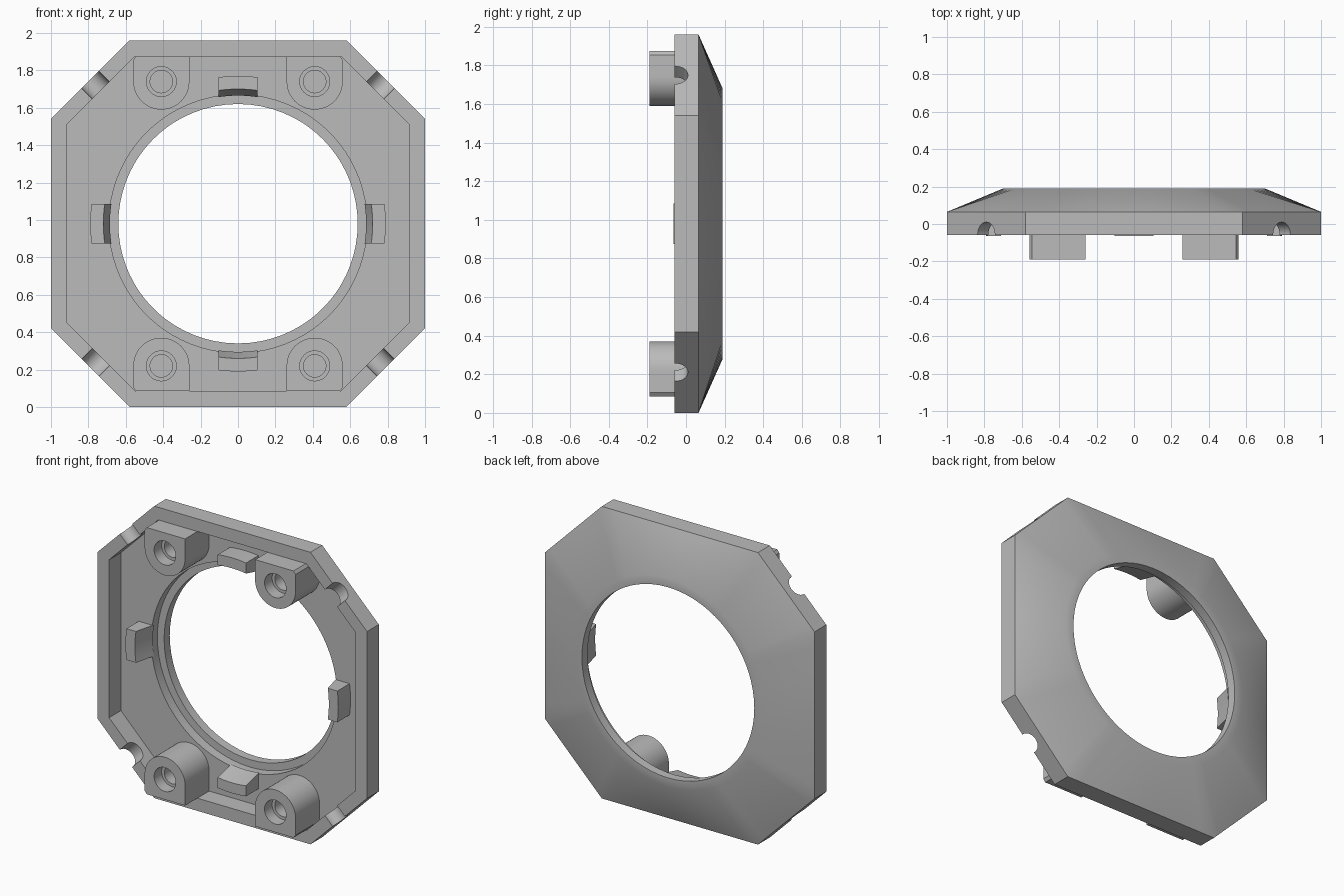
import bpy, bmesh, math
from mathutils import Matrix, Vector

if "Cube" in bpy.data.objects:
    bpy.data.objects.remove(bpy.data.objects["Cube"])

MID = 0.98                     # height of the opening's centre
FRONT, FLOOR, LEDGE, BACK = -0.06, 0.065, 0.13, 0.19

grey = bpy.data.materials.new("plain grey")
grey.use_nodes = True
grey.diffuse_color = (0.5, 0.5, 0.5, 1)
grey.node_tree.nodes["Principled BSDF"].inputs["Base Color"].default_value = (0.5, 0.5, 0.5, 1)


def finish(name, bm):
    bmesh.ops.recalc_face_normals(bm, faces=bm.faces)
    mesh = bpy.data.meshes.new(name)
    bm.to_mesh(mesh)
    bm.free()
    obj = bpy.data.objects.new(name, mesh)
    bpy.context.collection.objects.link(obj)
    mesh.materials.append(grey)
    return obj


def smooth(obj):
    bpy.ops.object.select_all(action='DESELECT')
    obj.select_set(True)
    bpy.context.view_layer.objects.active = obj
    bpy.ops.object.shade_smooth_by_angle(angle=math.radians(30))


def loft(name, rings, closed=False):
    """Skin matching rings of points; join the ends or cap them."""
    bm = bmesh.new()
    loops = [[bm.verts.new(p) for p in ring] for ring in rings]
    n = len(loops[0])
    pairs = list(zip(loops, loops[1:]))
    if closed:
        pairs.append((loops[-1], loops[0]))
    for a, b in pairs:
        for i in range(n):
            j = (i + 1) % n
            bm.faces.new((a[i], a[j], b[j], b[i]))
    if not closed:
        bm.faces.new(loops[0])
        bm.faces.new(loops[-1])
    return finish(name, bm)


def octagon(w, h, cx, cz, steps=12):
    """Rectangle of half size w by h, its corners cut at cx and cz."""
    quarter = [(w, cz), (cx, h)]
    pts = quarter + [(-x, z) for x, z in reversed(quarter)]
    pts += [(-x, -z) for x, z in pts]
    out = []
    for i, p in enumerate(pts):
        a, b = Vector(p), Vector(pts[(i + 1) % 8])
        out += [a.lerp(b, k / steps) for k in range(steps)]
    return out


def place(ring, y):
    return [(p[0], y, MID + p[1]) for p in ring]


# Bezel: octagonal rim, pocket, stepped round opening and sloping back
outer = octagon(1.0, 0.98, 0.58, 0.56)
inner = octagon(0.915, 0.895, 0.55, 0.53)


def circle(r):
    return [p.normalized() * r for p in outer]


bezel = loft("bezel", [
    place(outer, FRONT), place(outer, FLOOR),
    place(circle(0.70), BACK), place(circle(0.64), BACK),
    place(circle(0.64), LEDGE), place(circle(0.69), LEDGE),
    place(circle(0.69), FLOOR), place(inner, FLOOR), place(inner, FRONT),
], closed=True)

# Round grooves across the four slanted rims
bm = bmesh.new()
for sx in (-1, 1):
    for sz in (-1, 1):
        out = Vector((sx, 0, sz)).normalized()
        turn = Vector((0, 0, 1)).rotation_difference(out).to_matrix().to_4x4()
        spot = Vector((sx * 0.78, FRONT + 0.005, MID + sz * 0.76))
        bmesh.ops.create_cone(bm, cap_ends=True, segments=32, radius1=0.065, radius2=0.065,
                              depth=0.26, matrix=Matrix.Translation(spot) @ turn)
cutter = finish("groove_cutter", bm)
cutter.hide_render = True
mod = bezel.modifiers.new("grooves", 'BOOLEAN')
mod.operation = 'DIFFERENCE'
mod.solver = 'EXACT'
mod.object = cutter
bpy.context.view_layer.objects.active = bezel
bpy.ops.object.modifier_apply(modifier=mod.name)
bpy.data.objects.remove(cutter)
smooth(bezel)

# Screw bosses: rounded towards the opening, square against the pocket wall
SEG = 48
angles = [math.tau * i / SEG for i in range(SEG)]


def boss_outline():
    pts = []
    for i, t in enumerate(angles):
        c, s = math.cos(t), math.sin(t)
        r = 0.15
        if s > 0:
            r = min(0.15 / max(abs(c), 1e-6), 0.135 / s)
        x, z = r * c, r * s
        if i == SEG * 3 // 8:
            x = -0.15          # keep the corner nearest the middle square
        pts.append((x, z))
    return pts


def boss_circle(r):
    return [(r * math.cos(t), r * math.sin(t)) for t in angles]


for sx, side in ((1, "left"), (-1, "right")):
    for sz, level in ((1, "upper"), (-1, "lower")):
        def at(ring, y):
            return place([(sx * (0.41 + x), sz * (0.76 + z)) for x, z in ring], y)
        boss = loft(f"{level}_{side}_boss", [
            at(boss_outline(), FLOOR + 0.005), at(boss_outline(), -0.19),
            at(boss_circle(0.08), -0.19), at(boss_circle(0.08), -0.11),
            at(boss_circle(0.06), -0.11), at(boss_circle(0.06), 0.03),
        ])
        smooth(boss)

# Clips: short curved blocks around the opening with a sloping inner face
profile = [(0.685, FLOOR + 0.01), (0.72, -0.065), (0.79, -0.065), (0.79, FLOOR + 0.01)]
for k, where in enumerate(("top", "right", "bottom", "left")):
    turn = Matrix.Rotation(k * math.pi / 2, 2)
    rings = []
    for i in range(9):
        x = 0.105 * (i / 4 - 1)
        ring = []
        for r, y in profile:
            p = turn @ Vector((x, math.sqrt(r * r - x * x)))
            ring.append((p.x, y, MID + p.y))
        rings.append(ring)
    smooth(loft(f"{where}_clip", rings))
